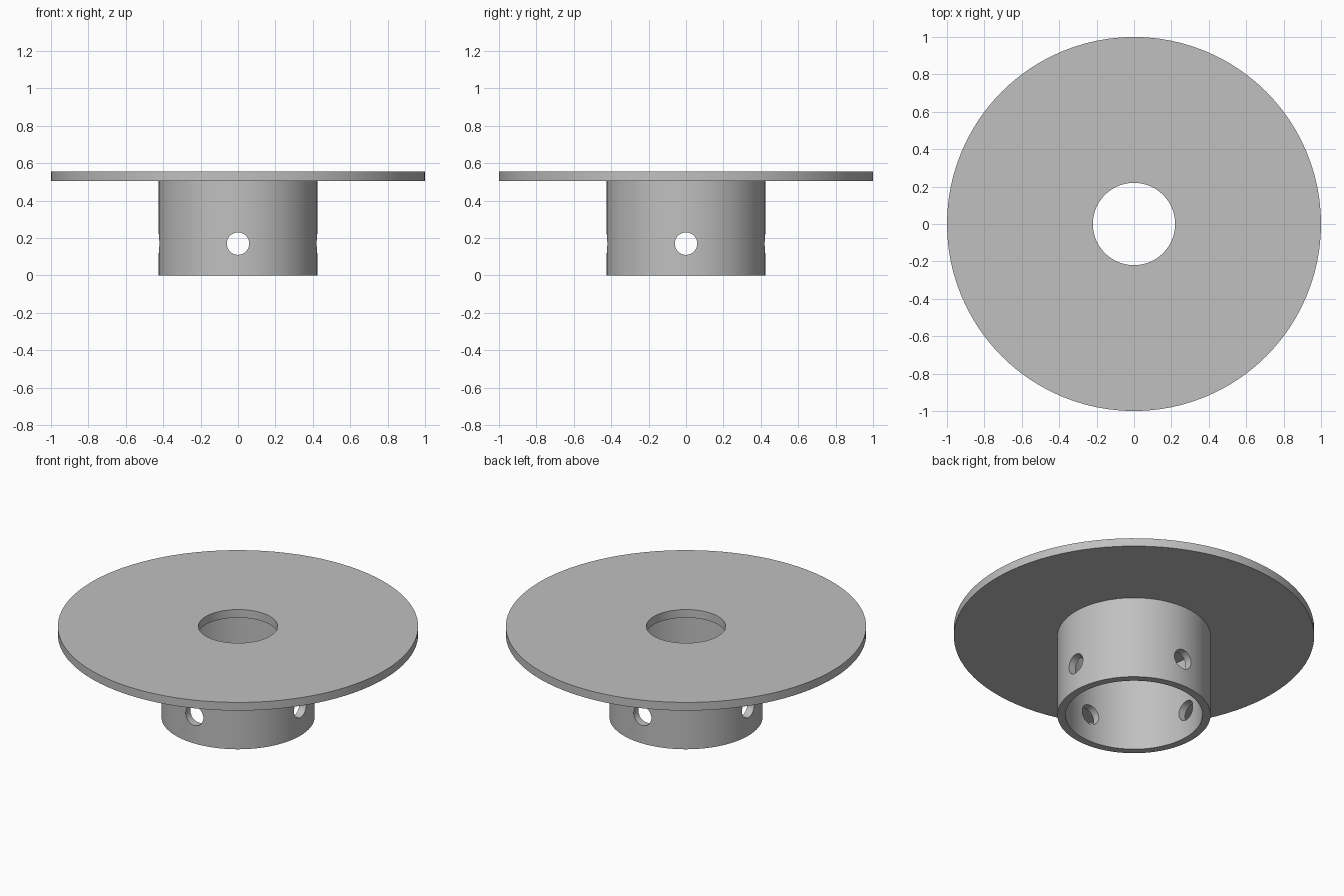
import bpy
import bmesh
import math

cube = bpy.data.objects.get("Cube")
if cube:
    bpy.data.objects.remove(cube, do_unlink=True)

# Material
GREY = (0.53, 0.53, 0.53, 1.0)
mat = bpy.data.materials.new("plain grey")
mat.use_nodes = True
mat.diffuse_color = GREY
mat.node_tree.nodes["Principled BSDF"].inputs["Base Color"].default_value = GREY

# Dimensions
FLANGE_R, BORE_R = 1.0, 0.22
COLLAR_R, COLLAR_INNER = 0.425, 0.38
FLANGE_Z, TOP_Z = 0.505, 0.555
PIN_R, PIN_Z = 0.06, 0.17
SEGMENTS = 96


def lathe(name, profile):
    """Revolve a closed (radius, z) profile around the z axis."""
    bm = bmesh.new()
    rings = []
    for i in range(SEGMENTS):
        a = 2 * math.pi * i / SEGMENTS
        rings.append([bm.verts.new((r * math.cos(a), r * math.sin(a), z)) for r, z in profile])
    for i, ring in enumerate(rings):
        nxt = rings[(i + 1) % SEGMENTS]
        for j in range(len(profile)):
            k = (j + 1) % len(profile)
            bm.faces.new((ring[j], nxt[j], nxt[k], ring[k]))
    bmesh.ops.recalc_face_normals(bm, faces=bm.faces)
    mesh = bpy.data.meshes.new(name)
    bm.to_mesh(mesh)
    bm.free()
    mesh.materials.append(mat)
    obj = bpy.data.objects.new(name, mesh)
    bpy.context.collection.objects.link(obj)
    return obj


# Flange and hollow collar as one turned solid
hub = lathe("flanged_collar", [
    (COLLAR_INNER, 0), (COLLAR_R, 0), (COLLAR_R, FLANGE_Z), (FLANGE_R, FLANGE_Z),
    (FLANGE_R, TOP_Z), (BORE_R, TOP_Z), (BORE_R, FLANGE_Z), (COLLAR_INNER, FLANGE_Z),
])

# Four pin holes through the collar wall
cutters = []
for i in range(4):
    a = i * math.pi / 2
    bpy.ops.mesh.primitive_cylinder_add(
        vertices=32, radius=PIN_R, depth=0.3,
        location=(0.4 * math.cos(a), 0.4 * math.sin(a), PIN_Z),
        rotation=(0, math.pi / 2, a))
    cutter = bpy.context.object
    cutter.name = f"pin_hole_cutter_{i + 1}"
    cutter.data.materials.append(mat)
    cutter.hide_render = True
    cutters.append(cutter)
    mod = hub.modifiers.new(f"pin hole {i + 1}", 'BOOLEAN')
    mod.operation = 'DIFFERENCE'
    mod.solver = 'EXACT'
    mod.object = cutter

# Apply the cuts and remove the helpers
bpy.ops.object.select_all(action='DESELECT')
hub.select_set(True)
bpy.context.view_layer.objects.active = hub
for mod in list(hub.modifiers):
    bpy.ops.object.modifier_apply(modifier=mod.name)
for cutter in cutters:
    bpy.data.objects.remove(cutter, do_unlink=True)

bpy.ops.object.shade_smooth_by_angle(angle=math.radians(30))
